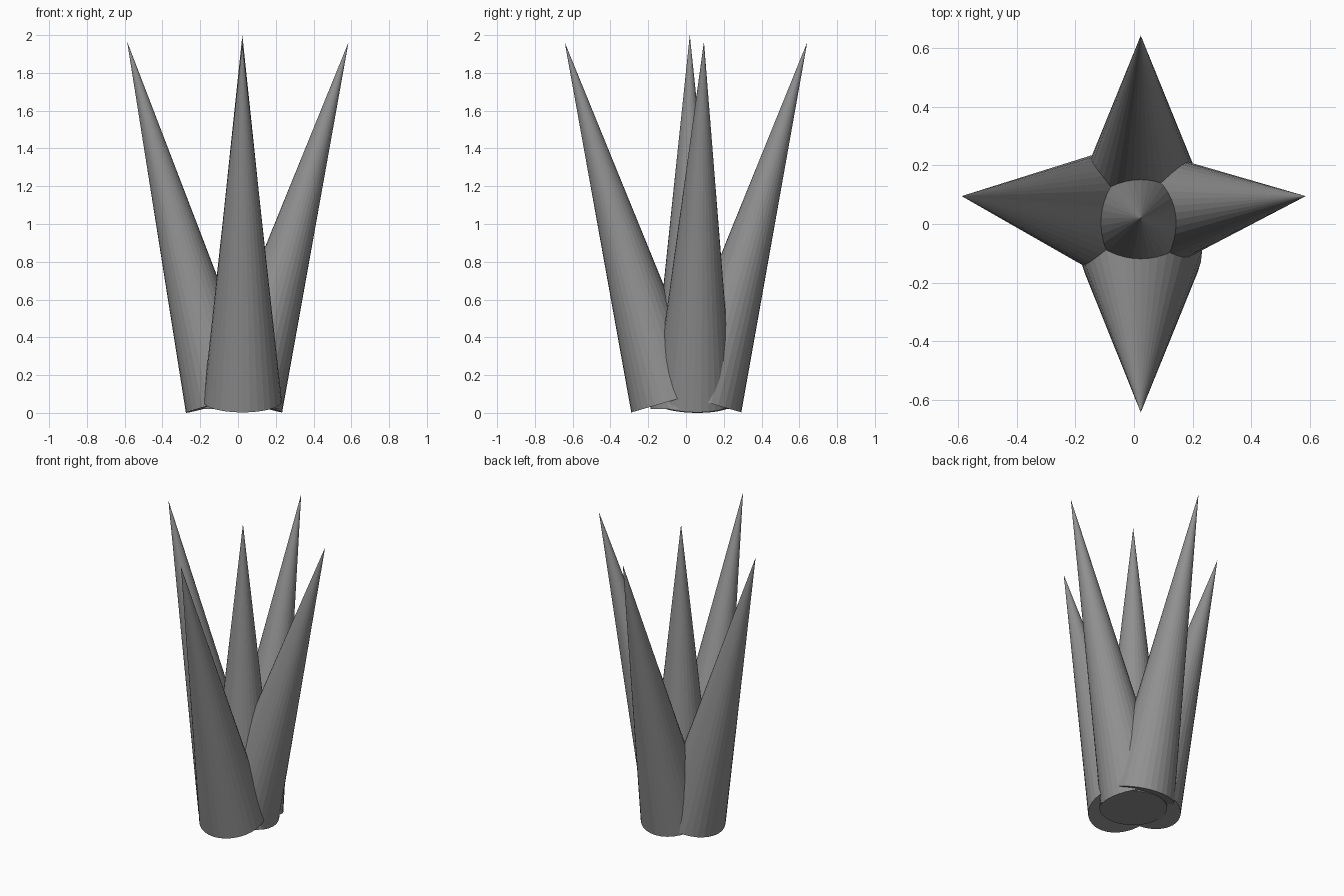
import bpy
from mathutils import Vector

if "Cube" in bpy.data.objects:
    bpy.data.objects.remove(bpy.data.objects["Cube"])

LENGTH = 1.98
RADIUS = 0.208

dark_grey = bpy.data.materials.new("dark_grey")
dark_grey.diffuse_color = (0.28, 0.28, 0.28, 1)
dark_grey.use_nodes = True
dark_grey.node_tree.nodes["Principled BSDF"].inputs["Base Color"].default_value = dark_grey.diffuse_color


def spike(name, base_xy, tip):
    """Closed cone of fixed length, leaning from its base point to its tip."""
    tip = Vector(tip)
    dx, dy = tip.x - base_xy[0], tip.y - base_xy[1]
    axis = Vector((dx, dy, (LENGTH ** 2 - dx * dx - dy * dy) ** 0.5))
    bpy.ops.mesh.primitive_cone_add(
        vertices=32, radius1=RADIUS, radius2=0, depth=LENGTH,
        location=tip - axis / 2)
    obj = bpy.context.object
    obj.name = name
    obj.rotation_mode = 'QUATERNION'
    obj.rotation_quaternion = Vector((0, 0, 1)).rotation_difference(axis.normalized())
    obj.data.materials.append(dark_grey)
    return obj


# upright spike in the middle
spike("centre_spike", (0.023, 0.02), (0.023, 0.02, 2.0))

# four spikes leaning outward
spike("left_spike", (-0.075, 0.04), (-0.587, 0.095, 1.966))
spike("right_spike", (0.034, 0.04), (0.585, 0.095, 1.962))
spike("front_spike", (0.024, -0.09), (0.023, -0.642, 1.962))
spike("back_spike", (0.023, 0.093), (0.023, 0.642, 1.963))
